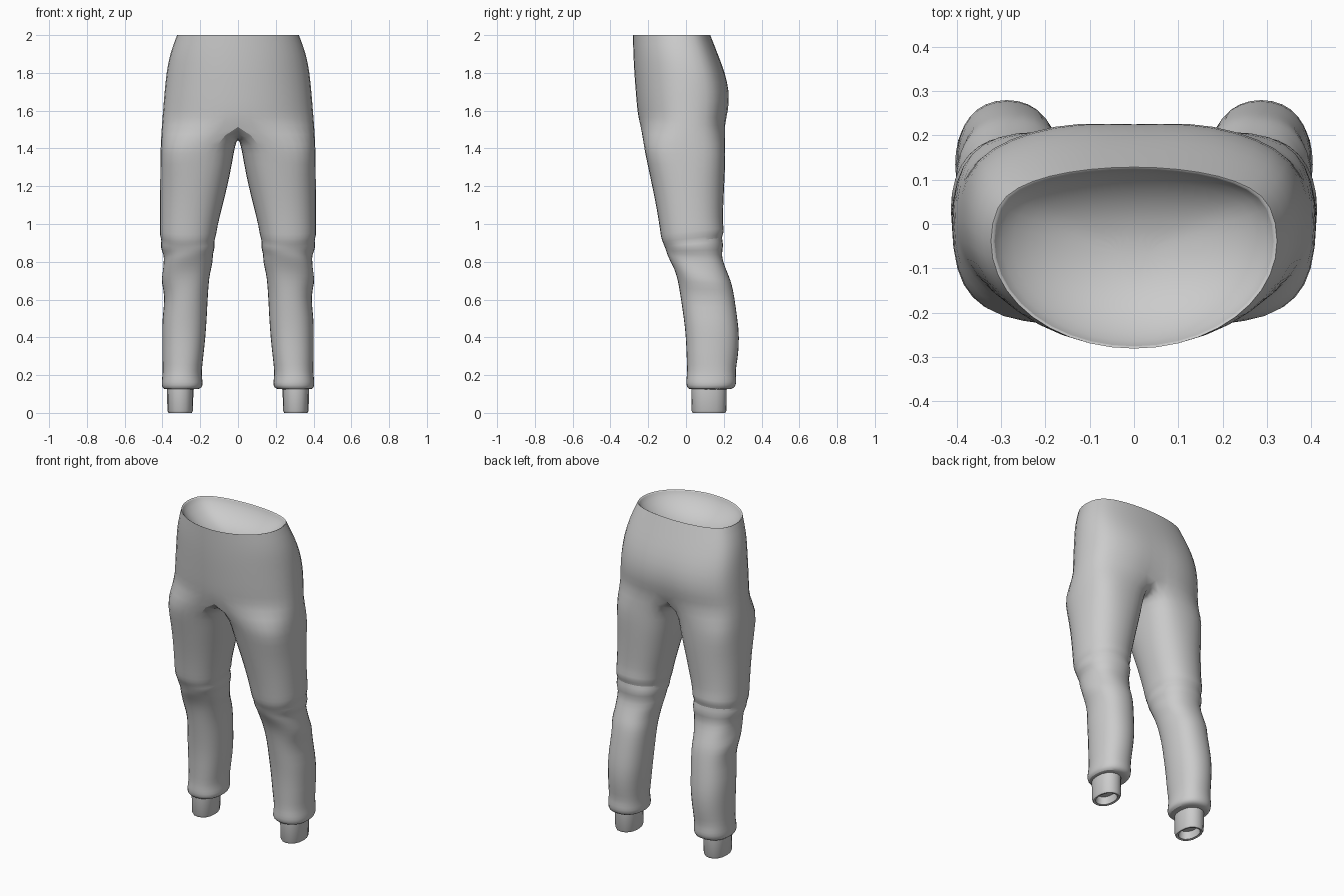
import bpy
import bmesh
from math import sin, cos, radians, copysign

cube = bpy.data.objects.get("Cube")
if cube:
    bpy.data.objects.remove(cube, do_unlink=True)

cloth = bpy.data.materials.new("grey_cloth")
cloth.use_nodes = True
cloth.diffuse_color = (0.6, 0.6, 0.6, 1)
cloth.node_tree.nodes["Principled BSDF"].inputs["Base Color"].default_value = (0.6, 0.6, 0.6, 1)

ARC, RING = 11, 16      # points on half a hip, points around a leg


def power(v, p):
    return copysign(abs(v) ** p, v)


def hip_arc(z, width, mid, front, back, cleft):
    """Half outline from the front centre round the outside to the back centre."""
    pts = []
    for i in range(ARC):
        a = radians(-90 + 180 * i / (ARC - 1))
        s = sin(a)
        y = mid + (front - mid) * -s if s < 0 else mid + (back - mid) * s ** 0.6
        if i == ARC - 1:
            y -= cleft
        pts.append((width * max(cos(a), 0) if 0 < i < ARC - 1 else 0, y, z))
    return pts


def leg_ring(z, inner, outer, front, back, tilt=0, p=0.88, fold=0):
    """Closed leg outline, starting at the front inner corner."""
    cx, cy = (inner + outer) / 2, (front + back) / 2
    rx, ry = (outer - inner) / 2, (back - front) / 2
    pts = []
    for i in range(RING):
        a = radians(-112.5 + 360 * i / RING)
        k = 1 + fold * sin(3 * a + 30 * z)
        pts.append((cx + rx * k * power(cos(a), p),
                    cy + ry * k * power(sin(a), p), z + tilt * sin(a)))
    return pts


def bridge(bm, upper, lower, closed):
    n = len(upper)
    for i in range(n if closed else n - 1):
        j = (i + 1) % n
        bm.faces.new((upper[i], lower[i], lower[j], upper[j]))


def finish(bm, name, levels):
    bmesh.ops.recalc_face_normals(bm, faces=bm.faces)
    mesh = bpy.data.meshes.new(name)
    bm.to_mesh(mesh)
    bm.free()
    mesh.materials.append(cloth)
    ob = bpy.data.objects.new(name, mesh)
    bpy.context.collection.objects.link(ob)
    mirror = ob.modifiers.new("mirror", 'MIRROR')
    mirror.use_clip = True
    mirror.merge_threshold = 0.002
    if levels:
        sub = ob.modifiers.new("smooth", 'SUBSURF')
        sub.levels = sub.render_levels = levels
    bpy.ops.object.select_all(action='DESELECT')
    ob.select_set(True)
    bpy.context.view_layer.objects.active = ob
    bpy.ops.object.shade_smooth_by_angle(angle=radians(50))
    return ob


# Hips: height, half width, widest y, front, back, cleft
hips = [
    (2.00, 0.328, -0.04, -0.285, 0.13, 0),
    (1.90, 0.367, -0.02, -0.283, 0.17, 0),
    (1.80, 0.385, 0.0, -0.278, 0.212, 0.005),
    (1.70, 0.395, 0.0, -0.27, 0.24, 0.012),
    (1.60, 0.403, 0.0, -0.262, 0.238, 0.02),
    (1.53, 0.409, 0.0, -0.25, 0.215, 0.025),
]

# Legs: height, inner x, outer x, front, back, tilt, squareness, fold
legs = [
    (1.42, 0.012, 0.413, -0.23, 0.212, 0, 0.72),
    (1.32, 0.028, 0.415, -0.208, 0.212, 0, 0.78),
    (1.20, 0.052, 0.416, -0.183, 0.206),
    (1.08, 0.083, 0.416, -0.158, 0.20),
    (0.98, 0.108, 0.416, -0.14, 0.198, 0.015),
    (0.94, 0.112, 0.418, -0.135, 0.208, 0.02),
    (0.91, 0.125, 0.405, -0.12, 0.188, 0.02),
    (0.88, 0.115, 0.415, -0.112, 0.206, 0.01, 0.88, 0.02),
    (0.84, 0.132, 0.395, -0.10, 0.19, 0, 0.88, 0.02),
    (0.80, 0.132, 0.398, -0.093, 0.208, -0.02, 0.88, 0.03),
    (0.74, 0.147, 0.402, -0.066, 0.228, -0.02, 0.88, 0.03),
    (0.69, 0.15, 0.408, -0.046, 0.245, -0.01, 0.88, 0.02),
    (0.62, 0.158, 0.387, -0.03, 0.26, 0, 0.88, 0.02),
    (0.50, 0.163, 0.404, -0.014, 0.275),
    (0.40, 0.17, 0.403, -0.003, 0.286),
    (0.29, 0.182, 0.402, 0.0, 0.277, 0, 0.88, 0.01),
    (0.22, 0.19, 0.40, 0.006, 0.265, 0, 0.88, 0.02),
    (0.18, 0.188, 0.405, 0.0, 0.27, 0, 0.88, 0.01),
    (0.145, 0.183, 0.408, -0.002, 0.268),
    (0.125, 0.198, 0.397, 0.01, 0.25),
    (0.125, 0.238, 0.373, 0.035, 0.212),
]

# Trousers: hip arcs, a crotch seam on the centre line, then leg rings
bm = bmesh.new()
arcs = [[bm.verts.new(c) for c in hip_arc(*h)] for h in hips]
for up, low in zip(arcs, arcs[1:]):
    bridge(bm, up, low, False)
seam = []
for i in range(1, RING - ARC + 1):
    t = i / (RING - ARC + 1)
    seam.append(bm.verts.new((0, 0.19 - 0.41 * t, 1.53 - 0.075 * sin(radians(180 * t)) ** 0.5)))
ring = arcs[-1] + seam
for row in legs:
    nxt = [bm.verts.new(c) for c in leg_ring(*row)]
    bridge(bm, ring, nxt, True)
    ring = nxt
finish(bm, "trousers", 1)

# Waist lining: a shallow dish inside the waistband
bm = bmesh.new()
rim = hip_arc(*hips[0])
prev = None
for scale, z in ((1, 2.0), (0.975, 1.998), (0.95, 1.975), (0.75, 1.92), (0.45, 1.88), (0.15, 1.865)):
    cur = [bm.verts.new((x * scale, -0.07 + (y + 0.07) * scale, z)) for x, y, _ in rim]
    if prev:
        bridge(bm, prev, cur, False)
    prev = cur
bm.faces.new(prev)
lining = finish(bm, "waist_lining", 1)
# the lining faces upward
if sum(f.normal.z * f.area for f in lining.data.polygons) < 0:
    lining.data.flip_normals()

# Ankle cuffs: a short tube with a recessed opening
bm = bmesh.new()
prev = None
for row in ((0.14, 0.236, 0.376, 0.028, 0.216), (0.012, 0.238, 0.374, 0.03, 0.214),
            (0.0, 0.244, 0.368, 0.036, 0.208), (0.003, 0.256, 0.356, 0.05, 0.194),
            (0.05, 0.26, 0.352, 0.055, 0.189)):
    cur = [bm.verts.new(c) for c in leg_ring(*row)]
    if prev:
        bridge(bm, prev, cur, True)
    prev = cur
bm.faces.new(prev)
finish(bm, "ankle_cuffs", 0)
